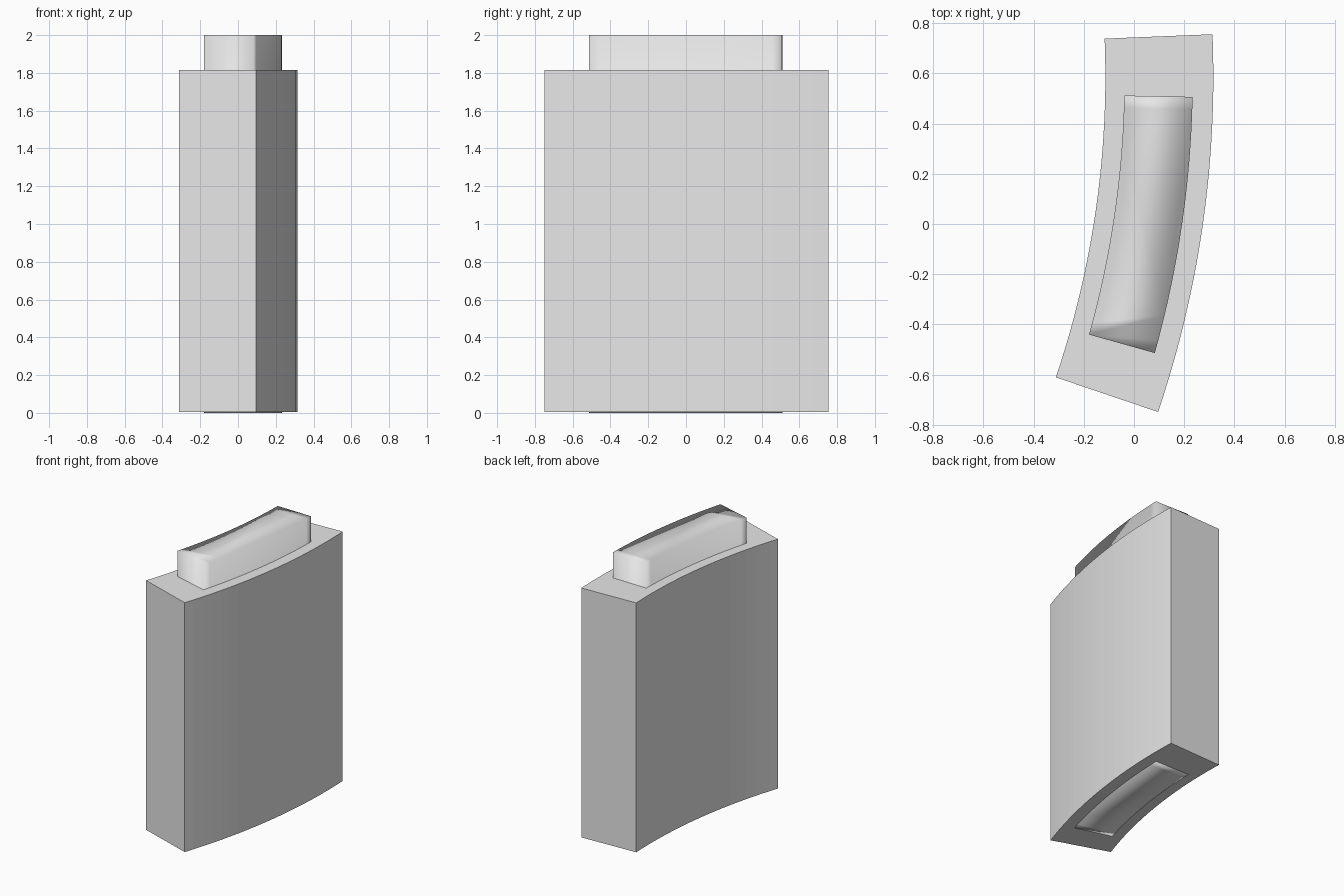
import bpy, bmesh, math

if "Cube" in bpy.data.objects:
    bpy.data.objects.remove(bpy.data.objects["Cube"])

CENTRE = (-3.852, 0.588)   # shared centre of all the arcs
SEGMENTS = 20

grey = bpy.data.materials.new("light grey")
grey.diffuse_color = (0.8, 0.8, 0.8, 1)
grey.use_nodes = True
grey.node_tree.nodes["Principled BSDF"].inputs["Base Color"].default_value = grey.diffuse_color


def arc_block(name, r_in, r_out, a0, a1, z0, z1, smooth):
    """Upright block whose footprint is a slice of a ring."""
    bm = bmesh.new()
    angles = [math.radians(a0 + (a1 - a0) * i / SEGMENTS) for i in range(SEGMENTS + 1)]
    outline = [(r_out, a) for a in angles] + [(r_in, a) for a in reversed(angles)]
    verts = [bm.verts.new((CENTRE[0] + r * math.cos(a), CENTRE[1] + r * math.sin(a), z0))
             for r, a in outline]
    base = bm.faces.new(verts)
    top = bmesh.ops.extrude_face_region(bm, geom=[base], use_keep_orig=True)
    moved = [v for v in top["geom"] if isinstance(v, bmesh.types.BMVert)]
    bmesh.ops.translate(bm, verts=moved, vec=(0, 0, z1 - z0))
    bmesh.ops.recalc_face_normals(bm, faces=bm.faces)
    for f in bm.faces:
        f.smooth = smooth
    mesh = bpy.data.meshes.new(name)
    bm.to_mesh(mesh)
    bm.free()
    mesh.materials.append(grey)
    obj = bpy.data.objects.new(name, mesh)
    bpy.context.collection.objects.link(obj)
    return obj


# Main curved block
arc_block("curved_block", 3.738, 4.168, -18.7, 2.3, 0.004, 1.815, False)
# Smooth inner core, standing out at the top and just showing underneath
arc_block("inner_core", 3.814, 4.086, -15.64, -1.15, 0.0, 2.0, True)
